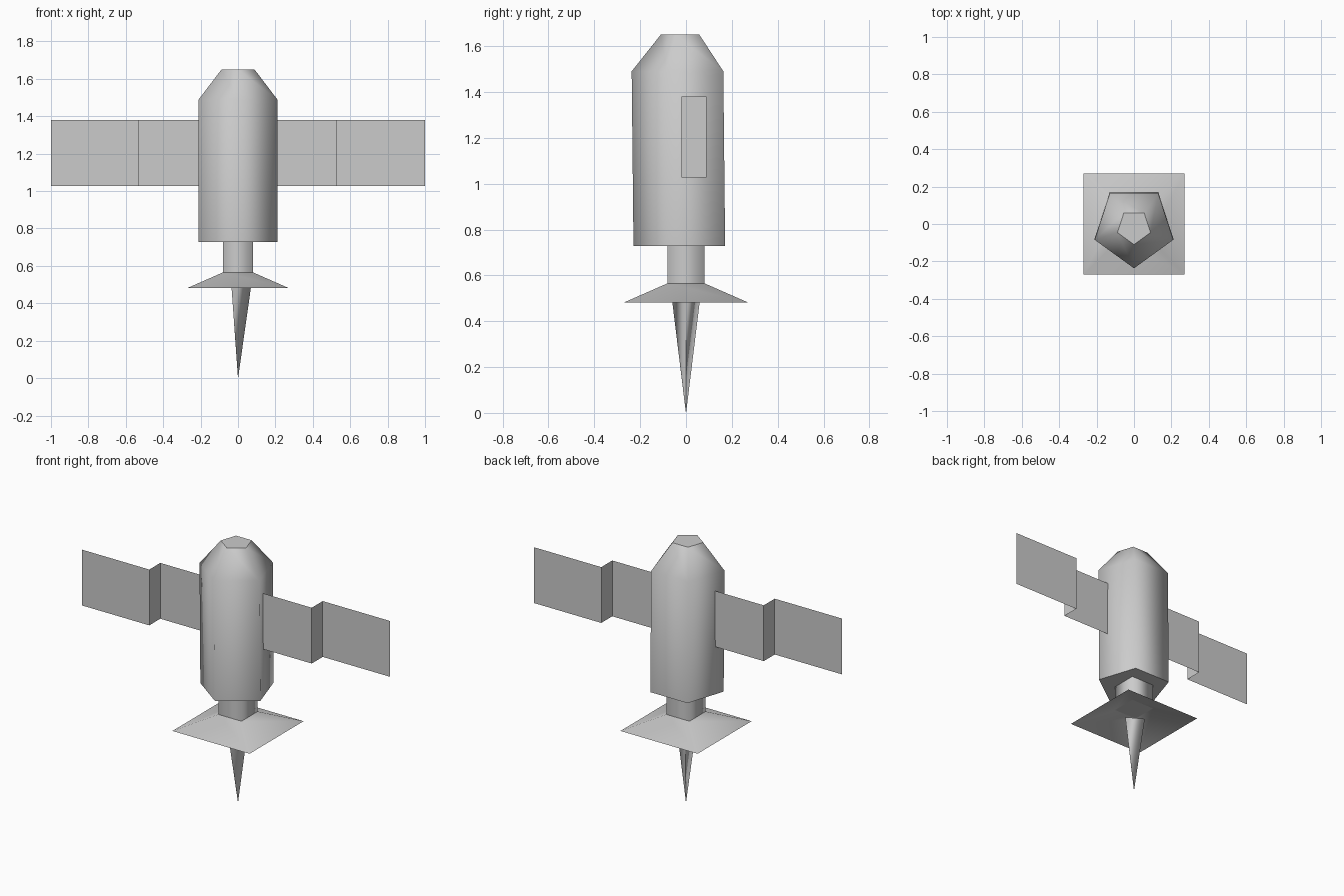
import bpy
from math import sin, cos, pi, sqrt

default = bpy.data.objects.get("Cube")
if default:
    bpy.data.objects.remove(default, do_unlink=True)

# Single light grey paint
GREY = (0.6, 0.6, 0.6, 1.0)
grey = bpy.data.materials.new("light_grey")
grey.use_nodes = True
grey.diffuse_color = GREY
grey.node_tree.nodes["Principled BSDF"].inputs["Base Color"].default_value = GREY


def make_object(name, verts, faces, smooth_count=0):
    """Build a mesh whose first smooth_count faces are shaded smooth."""
    mesh = bpy.data.meshes.new(name)
    mesh.from_pydata(verts, [], faces)
    mesh.materials.append(grey)
    for poly in mesh.polygons:
        poly.use_smooth = poly.index < smooth_count
    mesh.update()
    obj = bpy.data.objects.new(name, mesh)
    bpy.context.collection.objects.link(obj)
    return obj


def loft(name, sides, start, rings, caps):
    """Join polygon rings (radius, centre y, z), listed from top to bottom,
    and close the rings whose indices are in caps with flat faces."""
    verts = []
    for radius, cy, z in rings:
        for i in range(sides):
            a = start + 2 * pi * i / sides
            verts.append((radius * cos(a), cy + radius * sin(a), z))
    faces = []
    for r in range(len(rings) - 1):
        top, low = r * sides, (r + 1) * sides
        for i in range(sides):
            j = (i + 1) % sides
            faces.append((top + i, low + i, low + j, top + j))
    smooth_count = len(faces)
    for r in caps:
        ring = range(r * sides, (r + 1) * sides)
        faces.append(tuple(ring if r == 0 else reversed(ring)))
    return make_object(name, verts, faces, smooth_count)


# Five-sided body with a tapered top, one corner facing the front
loft("body", 5, -pi / 2,
     [(0.093, -0.017, 1.65), (0.221, -0.016, 1.49), (0.221, -0.008, 0.727)],
     caps=(0, 2))

# Square neck, closed below, and the hollow dish flaring from it
corner = sqrt(2)
NECK, DISH = 0.081 * corner, 0.27 * corner
loft("neck", 4, pi / 4, [(NECK, 0, 0.732), (NECK, 0, 0.565)], caps=(0, 1))
loft("dish", 4, pi / 4, [(NECK, 0, 0.565), (DISH, 0, 0.482)], caps=())

# Three-sided spike under the dish
loft("antenna_spike", 3, 0, [(0.069, 0, 0.484), (0.0005, 0, 0)], caps=(0, 1))

# Thin panels sharing one plane at the body, their outer halves stepped
# back on the left and forward on the right
PANEL_LOW, PANEL_HIGH, ROOT_Y, STEP = 1.027, 1.38, -0.02, 0.11
profile = [(0.15, 0), (0.53, 0), (0.53, STEP), (1.0, STEP)]
for side, turn in (("left", 1), ("right", -1)):
    verts = [(turn * x, ROOT_Y + turn * y, z)
             for x, y in profile for z in (PANEL_LOW, PANEL_HIGH)]
    faces = [(k, k + 2, k + 3, k + 1) for k in (0, 2, 4)]
    make_object(side + "_panel", verts, faces)
